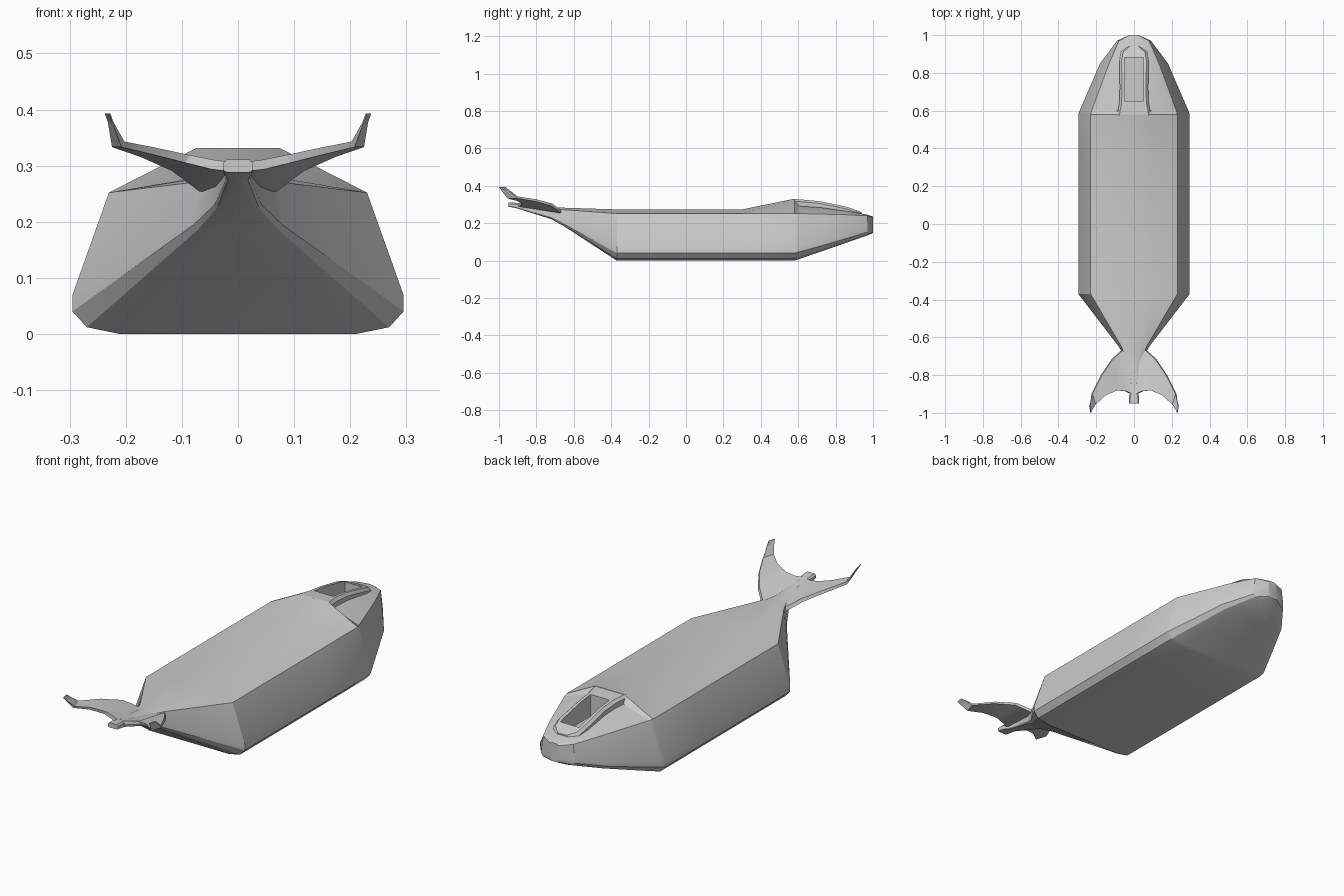
import bpy, bmesh, math

if "Cube" in bpy.data.objects:
    bpy.data.objects.remove(bpy.data.objects["Cube"])


def loft(name, rings):
    """Closed skin through equally sized rings of points."""
    bm = bmesh.new()
    vs = [[bm.verts.new(p) for p in ring] for ring in rings]
    n = len(vs[0])
    for a, b in zip(vs, vs[1:]):
        for i in range(n):
            j = (i + 1) % n
            bm.faces.new((a[i], a[j], b[j], b[i]))
    bm.faces.new(vs[0])
    bm.faces.new(vs[-1])
    bmesh.ops.recalc_face_normals(bm, faces=bm.faces)
    me = bpy.data.meshes.new(name)
    bm.to_mesh(me)
    bm.free()
    ob = bpy.data.objects.new(name, me)
    bpy.context.collection.objects.link(ob)
    return ob


def activate(ob):
    bpy.ops.object.select_all(action='DESELECT')
    ob.select_set(True)
    bpy.context.view_layer.objects.active = ob


def smooth(ob, deg):
    activate(ob)
    bpy.ops.object.shade_smooth_by_angle(angle=math.radians(deg))


def mirrored(y, half):
    return [(x, y, z) for x, z in half] + [(-x, y, z) for x, z in reversed(half)]


def hull_ring(y, wb, wm, ws, wc, zb, zm, zs, zt):
    return mirrored(y, [(wb, zb), (wb + (wm - wb) * .7, zb + (zm - zb) * .3),
                        (wm, zm), (wm, zm + (zs - zm) * .14), (ws, zs), (wc, zt)])


# hull: y, half widths (bottom, chine, shoulder, crown), heights of the same
stations = [
    (-.95, .018, .027, .027, .020, .288, .294, .304, .311),
    (-.92, .018, .027, .027, .020, .284, .290, .304, .311),
    (-.88, .012, .020, .020, .012, .272, .279, .296, .302),
    (-.72, .028, .042, .038, .022, .222, .230, .276, .286),
    (-.65, .050, .080, .066, .035, .183, .194, .272, .283),
    (-.37, .210, .295, .230, .100, .000, .040, .252, .274),
    (.30, .210, .295, .230, .100, .000, .040, .252, .274),
    (.58, .210, .295, .230, .075, .000, .040, .252, .331),
    (.60, .205, .288, .224, .095, .007, .045, .252, .292),
    (.72, .160, .236, .180, .090, .048, .078, .249, .284),
    (.85, .110, .180, .132, .085, .093, .116, .246, .266),
    (.97, .055, .090, .080, .055, .135, .152, .240, .246),
    (1.0, .015, .025, .022, .015, .148, .162, .230, .236),
]
hull = loft("hull", [hull_ring(*s) for s in stations])

# raised surround of the cockpit
frame = loft("cockpit_frame", [
    mirrored(y, [(w, .23), (w, zt - .012), (w - .012, zt)])
    for y, w, zt in [(.575, .09, .33), (.64, .078, .325), (.72, .075, .317),
                     (.86, .078, .288), (.91, .07, .27), (.94, .035, .257)]])

# rectangular cockpit opening
bpy.ops.mesh.primitive_cube_add(size=1, location=(0, .767, .32))
cutter = bpy.context.object
cutter.name = "cockpit_cutter"
cutter.scale = (.10, .23, .20)
cutter.hide_render = True
for ob in (hull, frame):
    activate(ob)
    m = ob.modifiers.new("opening", 'BOOLEAN')
    m.operation = 'DIFFERENCE'
    m.solver = 'EXACT'
    m.object = cutter
    bpy.ops.object.modifier_apply(modifier=m.name)
bpy.data.objects.remove(cutter)
smooth(hull, 25)
smooth(frame, 25)

# swept tail fins with upturned tips: leading point, trailing point, thickness
span = [
    ((.030, -.66, .262), (.012, -.90, .298), .016),
    ((.065, -.67, .262), (.045, -.885, .302), .016),
    ((.115, -.715, .298), (.090, -.88, .312), .014),
    ((.172, -.80, .322), (.150, -.905, .326), .012),
    ((.222, -.90, .338), (.205, -.955, .338), .010),
    ((.236, -.965, .393), (.229, -1.0, .393), .003),
]
for side, label in ((1, "right"), (-1, "left")):
    rings = []
    for i, (a, b, t) in enumerate(span):
        dx, dz = (t / 2, 0) if i == 5 else (-t / 4, t / 2)
        rings.append([(side * (p[0] + s * dx), p[1], p[2] + s * dz)
                      for p, s in ((a, 1), (b, 1), (b, -1), (a, -1))])
    smooth(loft("tail_fin_" + label, rings), 25)
